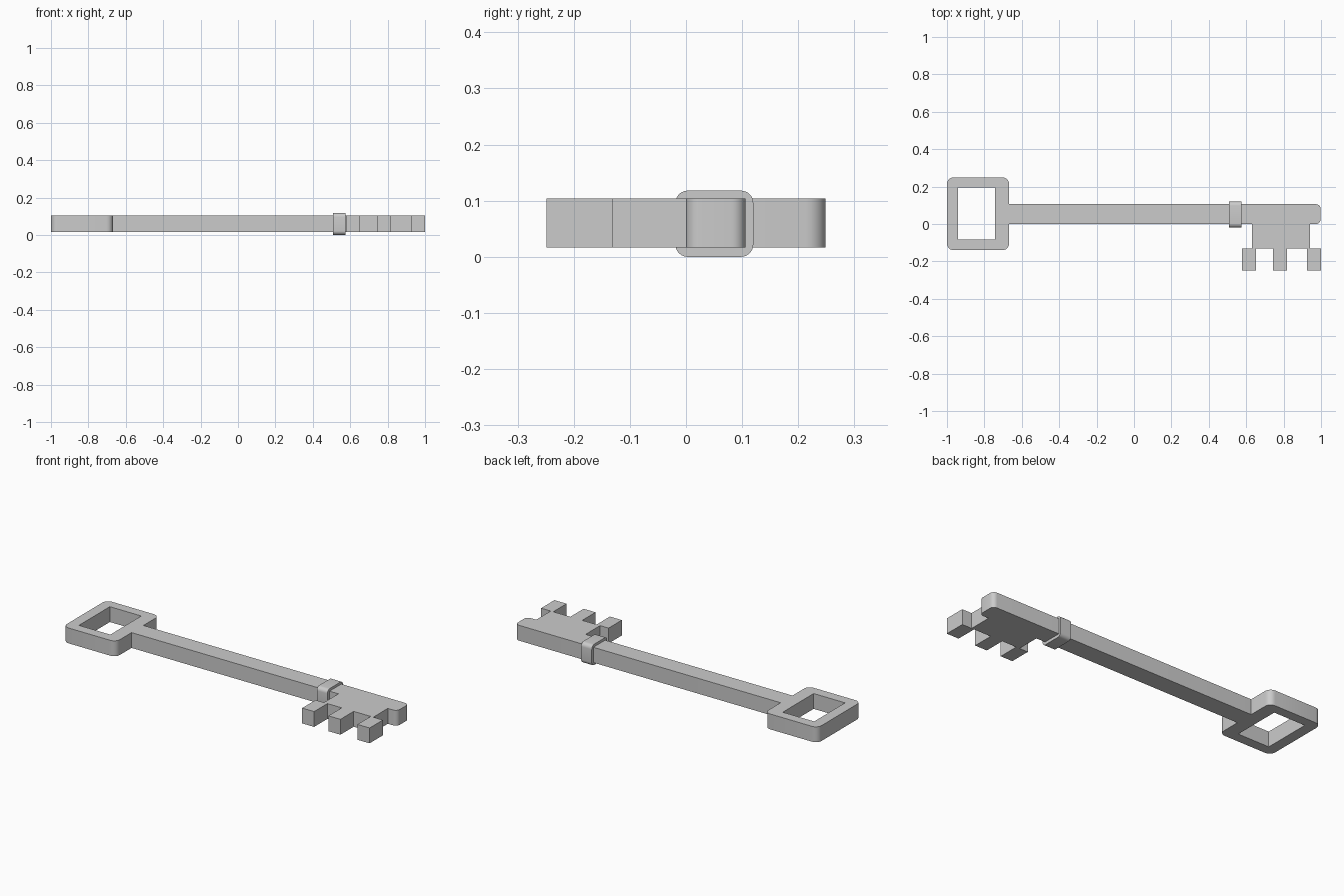
import bpy, bmesh, math

if "Cube" in bpy.data.objects:
    bpy.data.objects.remove(bpy.data.objects["Cube"])

HALF = math.pi / 2
Z_MID, THICK = 0.06, 0.087


def rounded_rect(x0, x1, y0, y1, radii, n=6):
    """Outline with radii for corners in order: +x+y, -x+y, -x-y, +x-y."""
    pts = []
    corners = [(x1, y1, -1, -1), (x0, y1, 1, -1), (x0, y0, 1, 1), (x1, y0, -1, 1)]
    for i, (x, y, sx, sy) in enumerate(corners):
        r = radii[i]
        if r == 0:
            pts.append((x, y))
            continue
        for k in range(n + 1):
            a = i * HALF + HALF * k / n
            pts.append((x + sx * r + r * math.cos(a), y + sy * r + r * math.sin(a)))
    return pts


def plate(name, loops, depth, location, rotation=(0, 0, 0)):
    """Extrude one outline (plus optional holes) into a solid plate."""
    curve = bpy.data.curves.new(name, 'CURVE')
    curve.dimensions = '2D'
    curve.fill_mode = 'BOTH'
    curve.extrude = depth / 2
    for pts in loops:
        s = curve.splines.new('POLY')
        s.points.add(len(pts) - 1)
        for p, (x, y) in zip(s.points, pts):
            p.co = (x, y, 0, 1)
        s.use_cyclic_u = True
    ob = bpy.data.objects.new(name, curve)
    bpy.context.collection.objects.link(ob)
    ob.location, ob.rotation_euler = location, rotation
    bpy.ops.object.select_all(action='DESELECT')
    ob.select_set(True)
    bpy.context.view_layer.objects.active = ob
    bpy.ops.object.convert(target='MESH')
    ob = bpy.context.view_layer.objects.active
    ob.name = name
    bm = bmesh.new()
    bm.from_mesh(ob.data)
    bmesh.ops.remove_doubles(bm, verts=bm.verts, dist=1e-5)
    bmesh.ops.recalc_face_normals(bm, faces=bm.faces)
    bm.to_mesh(ob.data)
    bm.free()
    bpy.ops.object.shade_smooth_by_angle(angle=math.radians(30))
    return ob


# Square bow (handle) with a rectangular window
plate("bow", [rounded_rect(-1.0, -0.668, -0.14, 0.249, [0.035] * 4),
              rounded_rect(-0.94, -0.743, -0.083, 0.194, [0] * 4)],
      THICK, (0, 0, Z_MID))

# Long shaft with a rounded tip
plate("shaft", [rounded_rect(-0.668, 0.998, 0.0, 0.106, [0.025, 0, 0, 0.025])],
      THICK, (0, 0, Z_MID))

# Bit: web hanging from the shaft, ending in three square teeth
web_l, web_r, step, tip = 0.63, 0.94, -0.13, -0.249
outline = [(web_r, 0.0), (web_l, 0.0), (web_l, step)]
for x0, x1 in [(0.577, 0.652), (0.742, 0.817), (0.924, 1.0)]:
    outline += [(x0, step), (x0, tip), (x1, tip), (x1, step)]
outline.append((web_r, step))
plate("bit", [outline], THICK, (0, 0, Z_MID))

# Collar wrapped around the shaft
plate("collar", [rounded_rect(-0.019, 0.12, -0.059, 0.059, [0.022] * 4)],
      0.067, (0.541, 0, 0.059), (HALF, 0, HALF))
